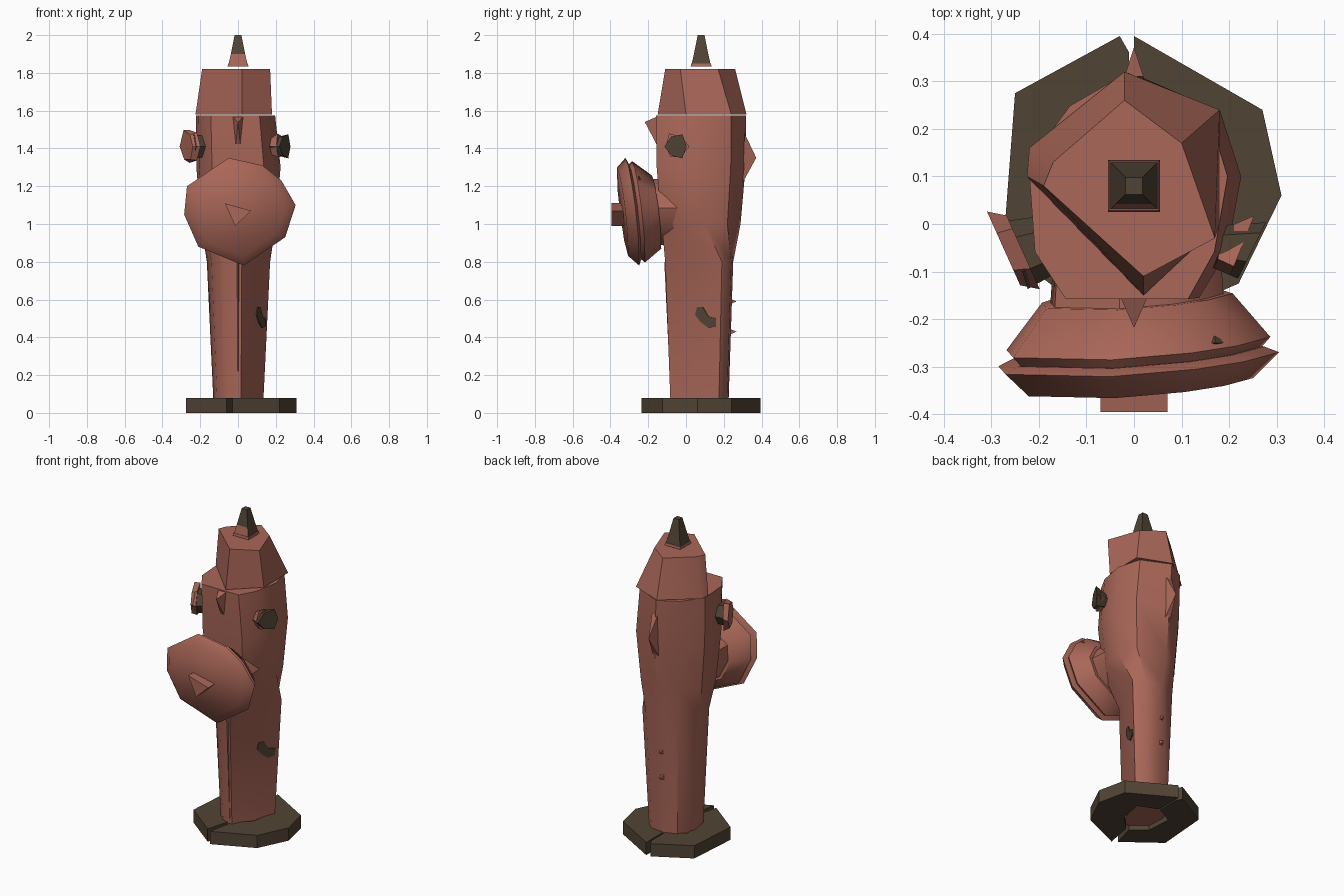
import bpy, bmesh, math
from mathutils import Vector

if "Cube" in bpy.data.objects:
    bpy.data.objects.remove(bpy.data.objects["Cube"])


def material(name, rgb):
    m = bpy.data.materials.new(name)
    m.diffuse_color = (*rgb, 1)
    m.use_nodes = True
    m.node_tree.nodes["Principled BSDF"].inputs["Base Color"].default_value = m.diffuse_color
    return m


RED = material("faded red", (0.40, 0.135, 0.098))
DARK = material("dark brown", (0.082, 0.057, 0.035))


def finish(name, bm, mats, smooth=0):
    bmesh.ops.recalc_face_normals(bm, faces=bm.faces)
    me = bpy.data.meshes.new(name)
    bm.to_mesh(me)
    bm.free()
    for m in mats:
        me.materials.append(m)
    ob = bpy.data.objects.new(name, me)
    bpy.context.collection.objects.link(ob)
    if smooth:
        bpy.ops.object.select_all(action='DESELECT')
        ob.select_set(True)
        bpy.context.view_layer.objects.active = ob
        bpy.ops.object.shade_smooth_by_angle(angle=math.radians(smooth))
    return ob


def loft(name, rings, mat, smooth=0, extra=None, rule=None):
    """Skin a list of equal-length point rings and close both ends."""
    bm = bmesh.new()
    vs = [[bm.verts.new(p) for p in r] for r in rings]
    n = len(vs[0])
    for a, b in zip(vs, vs[1:]):
        for i in range(n):
            j = (i + 1) % n
            bm.faces.new((a[i], a[j], b[j], b[i]))
    bm.faces.new(vs[0])
    bm.faces.new(vs[-1])
    if rule:
        bmesh.ops.recalc_face_normals(bm, faces=bm.faces)
        for f in bm.faces:
            f.material_index = rule(f)
    return finish(name, bm, [mat] + ([extra] if extra else []), smooth)


def spike(name, base, tip, mat):
    bm = bmesh.new()
    vs = [bm.verts.new(p) for p in base]
    t = bm.verts.new(tip)
    bm.faces.new(vs)
    for i in range(len(vs)):
        bm.faces.new((vs[i], vs[(i + 1) % len(vs)], t))
    return finish(name, bm, [mat])


def section(pts, z, sx, sy=None, dx=0):
    """Scale a plan outline about the post axis."""
    sy = sy or sx
    return [(x * sx + dx, 0.08 + (y - 0.08) * sy, z) for x, y in pts]


# Split base plate: two halves around an open middle
left = [(-0.01, 0.36), (-0.03, 0.395), (-0.25, 0.275), (-0.275, -0.05),
        (-0.06, -0.215), (-0.02, -0.07), (-0.11, 0.0), (-0.12, 0.16), (-0.01, 0.22)]
right = [(0.0, 0.395), (0.27, 0.24), (0.31, 0.06), (0.22, -0.125), (-0.03, -0.235),
         (0.0, -0.07), (0.09, 0.02), (0.12, 0.17), (0.0, 0.22)]
for name, pts in (("base_plate_left", left), ("base_plate_right", right)):
    loft(name, [[(x, y, z) for x, y in pts] for z in (0.0, 0.08)], DARK, 25)

# Tapered post: narrow lower outline growing into a wide upper one
lower = [(0, .25), (.11, .24), (.17, .19), (.10, .04), (.02, -.11),
         (-.07, -.09), (-.14, -.03), (-.165, .1), (-.1, .22)]
upper = [(0, .32), (.185, .24), (.23, .1), (.20, -.06), (.14, -.16),
         (-.14, -.16), (-.21, -.06), (-.225, .13), (-.13, .25)]
loft("post", [section(lower, 0.03, 0.78, 0.85), section(lower, 0.8, 1),
              section(upper, 1.0, 0.87), section(upper, 1.3, 0.98),
              section(upper, 1.575, 0.92, 0.99, -.015)], RED, 40)

# Chipped paint patch on the lower right of the post
patch = [(.06, .56), (.09, .56), (.12, .51), (.16, .50), (.16, .46),
         (.12, .45), (.08, .48), (.05, .52)]


def patch_point(y, z, off):
    t = (z - 0.03) / 0.77
    y0 = 0.08 + (y - 0.08) / (0.85 + 0.15 * t)
    x = (0.10 + (y0 - 0.04) * 0.07 / 0.15) * (0.78 + 0.22 * t)
    return (x + off * 0.9, y - off * 0.42, z)


loft("paint_chip", [[patch_point(y, z, o) for y, z in patch] for o in (-0.002, 0.005)], DARK)

# Back ridge and two small bumps
spike("back_ridge", [(-.02, .30, 1.22), (.02, .30, 1.22), (.02, .31, 1.48), (-.02, .31, 1.48)],
      (0, .372, 1.35), RED)
for z in (0.43, 0.59):
    spike("back_bump", [(-.015, .22, z - .02), (.015, .22, z - .02),
                        (.015, .22, z + .02), (-.015, .22, z + .02)], (0, .268, z), RED)
# Front seam and small beak under the cap
loft("front_seam", [[(-.015, y + .03, z), (.02, y + .03, z), (.0, y, z)]
                    for z, y in ((0.03, -.078), (0.8, -.115))], RED)
spike("beak", [(-.03, -.15, 1.57), (.03, -.15, 1.57), (.012, -.155, 1.42), (-.012, -.155, 1.42)],
      (0, -.218, 1.54), RED)

# Lopsided cap, its back right corner pulled in at the top
cap = [(-.02, .32), (.18, .24), (.18, 0), (.02, -.15), (-.225, .1), (-.22, .16)]
cap_top = [(-.02, .26), (.10, .17), (.17, -.03), (.02, -.11), (-.19, .08), (-.17, .13)]
loft("cap", [section(cap, 1.58, 1), [(x, y, 1.82) for x, y in cap_top]], RED, 50)


# Finial: red foot, dark square spike with a red front
def square(z, r, cx=0.0, cy=0.08):
    return [(cx - r, cy - r, z), (cx + r, cy - r, z), (cx + r, cy + r, z), (cx - r, cy + r, z)]


loft("finial_foot", [square(1.835, 0.055), square(1.85, 0.052)], RED)
loft("finial", [square(1.845, 0.05), square(1.9, 0.038), square(2.0, 0.018)], DARK, 0, RED,
     lambda f: 1 if f.normal.y < -0.5 and f.calc_center_median().z < 1.9 else 0)

# Front nozzle: tilted irregular outline, stepped along the front axis
outline = [(-.05, 1.35), (.13, 1.31), (.23, 1.23), (.305, 1.1), (.25, .93),
           (.03, .78), (-.21, .88), (-.285, 1.05), (-.27, 1.2)]


def disc(y, s):
    pts = []
    for x, z in outline:
        x, dz = x * s, (z - 1.06) * s
        pts.append((x, y - 0.12 * dz + 0.06 * x, 1.06 + dz))
    return pts


loft("nozzle_neck", [disc(0.0, .58), disc(-.17, .62)], RED, 40)
loft("nozzle_flange", [disc(-.155, .68), disc(-.25, .94), disc(-.27, .88)], RED, 50)
loft("nozzle_core", [disc(-.26, .7), disc(-.30, .7)], DARK)
loft("nozzle_cover", [disc(-.27, .9), disc(-.283, 1), disc(-.335, .82)], RED, 60)
nut = [(-.07, 1.11), (.07, 1.07), (-.015, .99)]
loft("nozzle_nut", [[(x, y, z) for x, z in nut] for y in (-.32, -.395)], RED)
spike("flange_chip", [(.145, -.25, 1.235), (.17, -.235, 1.235), (.2, -.25, 1.22), (.17, -.265, 1.215)],
      (.17, -.25, 1.255), DARK)


# Side outlets: dark stub with an angled red cover
def ngon(center, axis, rs):
    axis = Vector(axis).normalized()
    u = axis.cross(Vector((0, 0, 1))).normalized()
    w = u.cross(axis)
    n = len(rs)
    return [Vector(center) + r * (math.cos(2 * math.pi * i / n) * u + math.sin(2 * math.pi * i / n) * w)
            for i, r in enumerate(rs)]


loft("left_outlet_stub", [ngon((-.17, -.04, 1.41), (-1, -.3, 0), [.06] * 6),
                          ngon((-.245, -.065, 1.41), (-1, -.3, 0), [.075] * 6)], DARK)
loft("left_outlet_cover", [ngon((-.235, -.055, 1.41), (-1, -.45, 0), [.08, .1, .085, .09, .085, .1]),
                           ngon((-.268, -.065, 1.41), (-1, -.45, 0), [.1, .1, .07, .07, .08, .08])], RED, 30)
loft("right_outlet_stub", [ngon((.17, -.045, 1.41), (1, -.35, 0), [.045] * 6),
                           ngon((.25, -.052, 1.41), (1, -.5, 0), [.07, .06, .075, .062, .072, .055])], DARK)
loft("right_outlet_rim", [ngon((.185, -.05, 1.41), (1, -.4, 0), [.045, .05] * 3),
                          ngon((.225, -.052, 1.41), (1, -.4, 0), [.06, .08, .06, .075, .06, .065])], RED)
